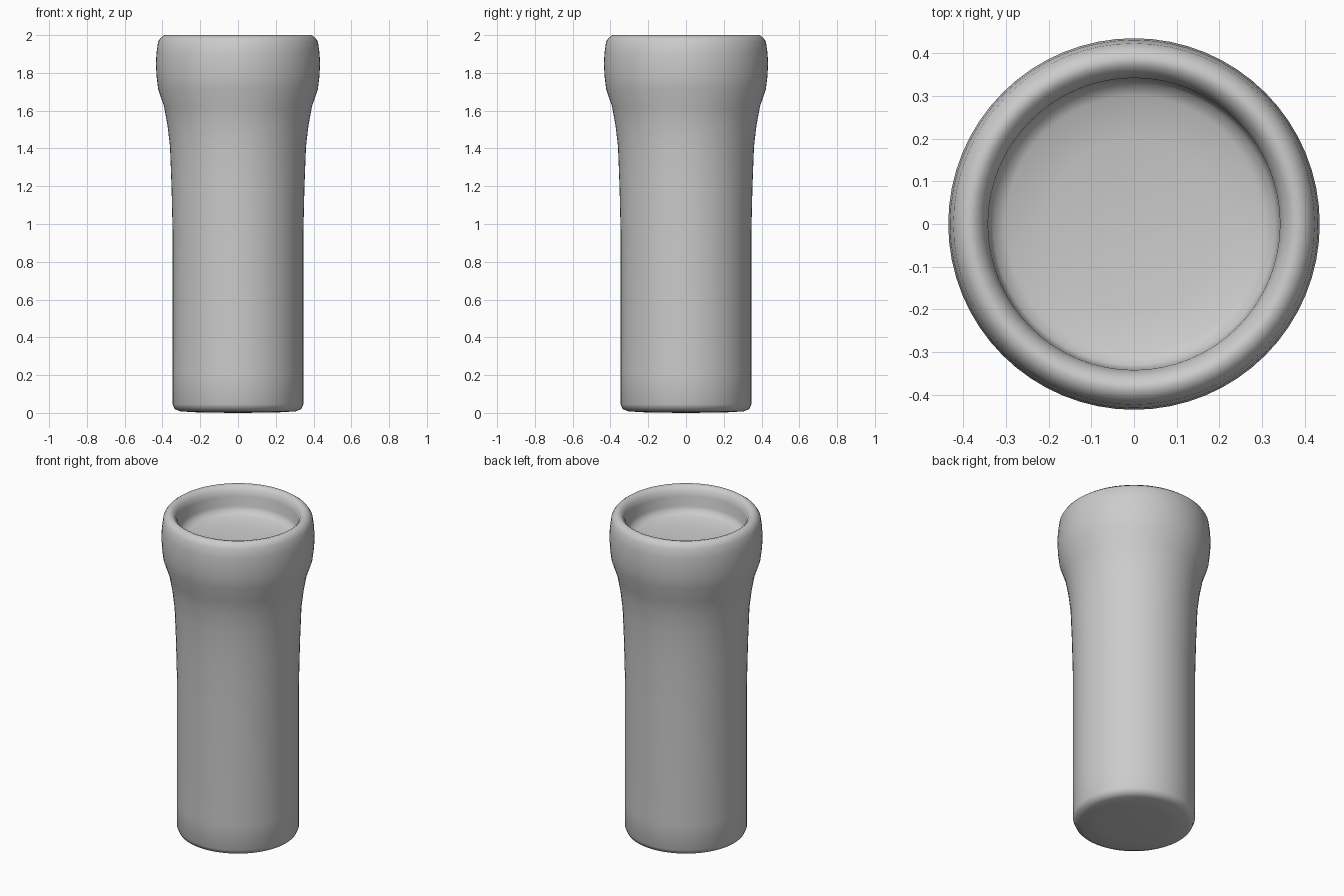
import bpy, bmesh, math

if "Cube" in bpy.data.objects:
    bpy.data.objects.remove(bpy.data.objects["Cube"])

SEGMENTS = 64

# Half profile (radius, height): base, shaft, flared collar, rounded lip, shallow dish
profile = [
    (0.0, 0.0), (0.20, 0.002), (0.305, 0.008), (0.335, 0.02), (0.346, 0.045),
    (0.346, 0.20), (0.346, 0.95), (0.352, 1.20), (0.36, 1.41), (0.373, 1.52),
    (0.391, 1.62), (0.423, 1.715), (0.431, 1.78), (0.435, 1.85), (0.431, 1.91),
    (0.423, 1.965), (0.41, 1.985), (0.39, 2.0), (0.37, 1.995), (0.352, 1.975),
    (0.342, 1.94), (0.34, 1.88), (0.33, 1.85), (0.30, 1.835), (0.20, 1.82),
    (0.0, 1.81),
]


def lathe(name, points, segments):
    """Spin a half profile around z into a closed smooth mesh."""
    bm = bmesh.new()
    verts = [bm.verts.new((r, 0, z)) for r, z in points]
    edges = [bm.edges.new(pair) for pair in zip(verts, verts[1:])]
    bmesh.ops.spin(bm, geom=verts + edges, cent=(0, 0, 0), axis=(0, 0, 1),
                   angle=math.tau, steps=segments, use_merge=True)
    bmesh.ops.remove_doubles(bm, verts=bm.verts, dist=1e-4)
    bmesh.ops.recalc_face_normals(bm, faces=bm.faces)
    for face in bm.faces:
        face.smooth = True
    mesh = bpy.data.meshes.new(name)
    bm.to_mesh(mesh)
    bm.free()
    obj = bpy.data.objects.new(name, mesh)
    bpy.context.collection.objects.link(obj)
    return obj


# Flared pedestal with a dished top
lathe("flared_pedestal", profile, SEGMENTS)
